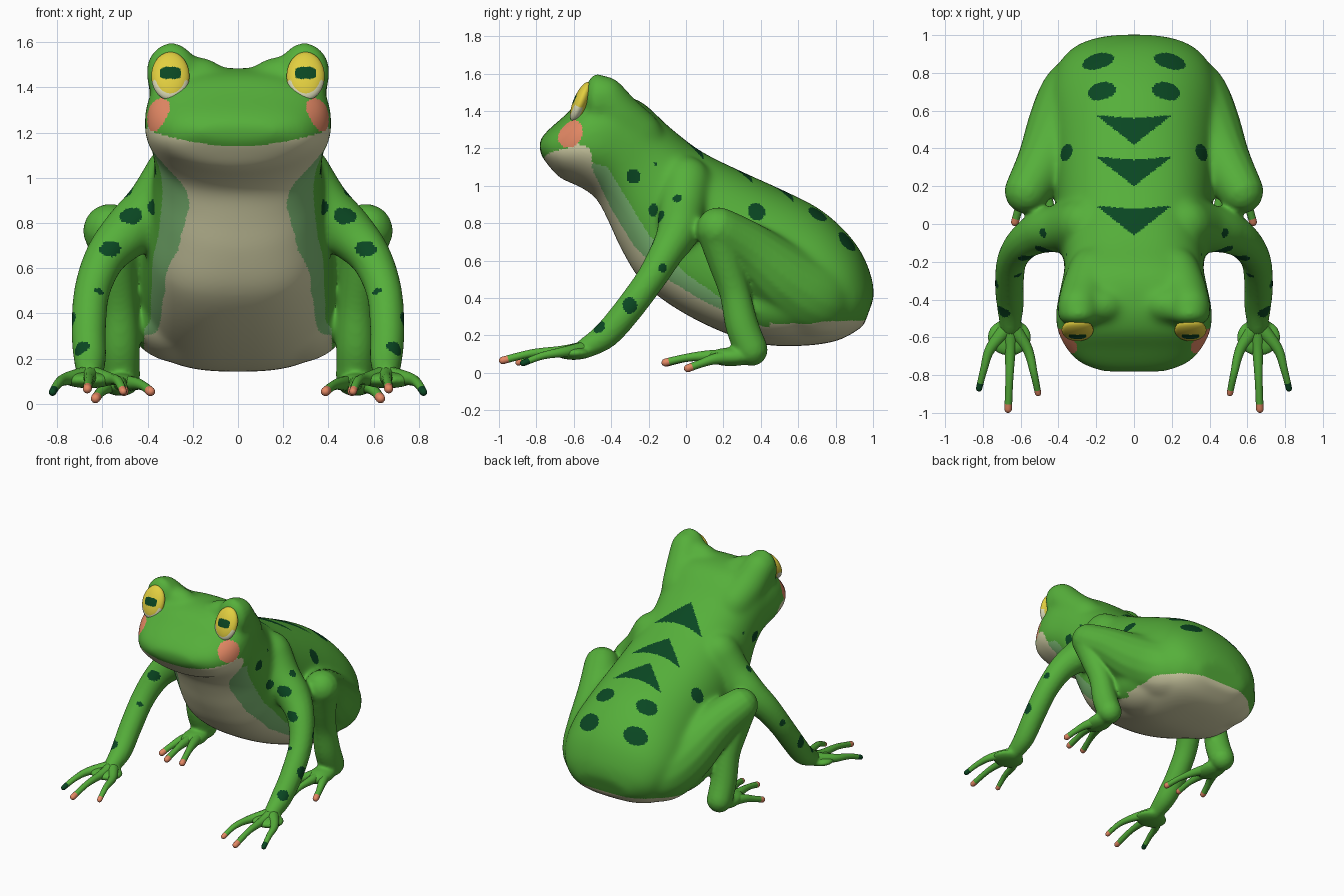
import bpy, bmesh, math
from mathutils import Vector, Quaternion, Matrix

if "Cube" in bpy.data.objects:
    bpy.data.objects.remove(bpy.data.objects["Cube"])

# --- Materials ---
COLOURS = {
    "leaf_green": (0.092, 0.43, 0.043), "belly_beige": (0.69, 0.67, 0.41),
    "belly_edge_green": (0.21, 0.50, 0.18), "dark_green": (0.003, 0.062, 0.016),
    "salmon": (0.78, 0.25, 0.13), "eye_yellow": (0.76, 0.62, 0.05),
    "eye_pale": (0.75, 0.75, 0.50),
}
MATS = {}
for n, c in COLOURS.items():
    MATS[n] = bpy.data.materials.new(n)
    MATS[n].diffuse_color = (*c, 1)


# --- Helpers ---
def smooth_path(pts, steps):
    """Catmull-Rom through rows of numbers."""
    out = []
    for i in range(len(pts) - 1):
        p = [pts[max(i - 1, 0)], pts[i], pts[i + 1], pts[min(i + 2, len(pts) - 1)]]
        for k in range(steps):
            t = k / steps
            out.append([0.5 * (2 * b + (c - a) * t + (2 * a - 5 * b + 4 * c - d) * t * t
                               + (3 * b - a - 3 * c + d) * t ** 3) for a, b, c, d in zip(*p)])
    return out + [list(pts[-1])]


def skin(bm, rings):
    """Join rings of points and close both ends."""
    vr = [[bm.verts.new(p) for p in r] for r in rings]
    n = len(vr[0])
    for a, b in zip(vr, vr[1:]):
        for i in range(n):
            bm.faces.new((a[i], a[(i + 1) % n], b[(i + 1) % n], b[i]))
    bm.faces.new(vr[0])
    bm.faces.new(vr[-1])


def tube(bm, pts, side=1, steps=6, n=16):
    """Round limb through (x, y, z, radius) with domed ends."""
    rows = smooth_path(pts, steps)
    cen = [Vector((r[0] * side, r[1], r[2])) for r in rows]
    rad = [r[3] for r in rows]
    d0, d1 = (cen[0] - cen[1]).normalized(), (cen[-1] - cen[-2]).normalized()
    dome = [math.radians(a) for a in (25, 50, 70, 85)]
    pre = [(cen[0] + d0 * rad[0] * math.sin(a), rad[0] * math.cos(a)) for a in reversed(dome)]
    post = [(cen[-1] + d1 * rad[-1] * math.sin(a), rad[-1] * math.cos(a)) for a in dome]
    line = pre + list(zip(cen, rad)) + post
    q, last, rings = Quaternion(), Vector((0, 0, 1)), []
    for i, (c, r) in enumerate(line):
        t = (line[min(i + 1, len(line) - 1)][0] - line[max(i - 1, 0)][0]).normalized()
        q = last.rotation_difference(t) @ q
        last = t
        rings.append([c + q @ Vector((r * math.cos(2 * math.pi * k / n),
                                      r * math.sin(2 * math.pi * k / n), 0)) for k in range(n)])
    skin(bm, rings)


def ball(bm, loc, size):
    m = Matrix.Translation(loc) @ Matrix.Diagonal((*size, 1))
    bmesh.ops.create_uvsphere(bm, u_segments=32, v_segments=20, radius=1, matrix=m)


def finish(bm, name, mats):
    bmesh.ops.recalc_face_normals(bm, faces=bm.faces)
    me = bpy.data.meshes.new(name)
    bm.to_mesh(me)
    bm.free()
    ob = bpy.data.objects.new(name, me)
    bpy.context.collection.objects.link(ob)
    for m in mats:
        me.materials.append(MATS[m])
    me.polygons.foreach_set("use_smooth", [True] * len(me.polygons))
    return ob


def lerp(table, v):
    if v <= table[0][0]:
        return table[0][1]
    for (a, fa), (b, fb) in zip(table, table[1:]):
        if v <= b:
            return fa + (fb - fa) * (v - a) / (b - a)
    return table[-1][1]


# --- Head and trunk: top y, top z, bottom y, bottom z, half width, top squareness ---
TRUNK = [
    (-.787, 1.235, -.778, 1.165, .17, 2.4), (-.745, 1.29, -.725, 1.095, .285, 2.5),
    (-.66, 1.365, -.67, 1.04, .355, 2.6), (-.56, 1.45, -.57, .995, .405, 2.7),
    (-.42, 1.485, -.50, .95, .412, 3.0), (-.25, 1.455, -.46, .90, .39, 2.8),
    (-.09, 1.315, -.41, .80, .37, 2.5), (.08, 1.185, -.34, .65, .38, 2.4),
    (.29, 1.08, -.23, .48, .405, 2.4), (.50, .985, -.04, .335, .425, 2.3),
    (.70, .885, .20, .215, .445, 2.2), (.84, .77, .42, .15, .455, 2.2),
    (.94, .64, .64, .145, .42, 2.2), (.995, .50, .82, .175, .335, 2.1),
    (1.005, .40, .95, .25, .2, 2),
]
bm = bmesh.new()
rings = []
for ty, tz, by, bz, hw, sq in smooth_path(TRUNK, 4):
    ring = []
    low = lerp([(-.2, 1.0), (.3, .76)], ty)      # belly gets squarer than the throat
    for k in range(48):
        a = 2 * math.pi * k / 48
        c, s = math.cos(a), math.sin(a)
        e = 2 / sq if s > 0 else low
        u = math.copysign(abs(s) ** e, s)
        ring.append((hw * math.copysign(abs(c) ** e, c),
                     (ty + by) / 2 + u * (ty - by) / 2, (tz + bz) / 2 + u * (tz - bz) / 2))
    rings.append(ring)
skin(bm, rings)

# --- Limbs, brows and palms blended into the trunk ---
ARM = [(.27, .0, 1.02, .14), (.37, -.02, .875, .13), (.485, -.04, .76, .118), (.585, -.10, .65, .093),
       (.645, -.19, .50, .08), (.66, -.315, .33, .077), (.655, -.43, .20, .072), (.655, -.54, .13, .055)]
THIGH = [(.565, .175, .765, .122), (.47, .33, .66, .152), (.365, .52, .50, .20),
         (.285, .68, .40, .21), (.21, .78, .39, .17)]
SHIN = [(.565, .17, .76, .115), (.545, .21, .60, .095), (.525, .26, .43, .083),
        (.52, .30, .25, .09), (.52, .35, .125, .089)]
BROW = [(.293, -.435, 1.475, .115), (.26, -.36, 1.37, .13), (.22, -.25, 1.27, .13)]
for s in (1, -1):
    for limb in (ARM, THIGH, SHIN, BROW):
        tube(bm, limb, s)
    ball(bm, (s * .293, -.475, 1.462), (.115, .07, .14))
    ball(bm, (s * .18, -.43, 1.42), (.14, .10, .115))
    ball(bm, (s * .25, .50, .38), (.24, .33, .2))
    ball(bm, (s * .66, -.6, .105), (.118, .1, .036))
    ball(bm, (s * .52, .24, .085), (.08, .13, .05))
body = finish(bm, "frog_body", [])
bpy.context.view_layer.objects.active = body
body.select_set(True)
mod = body.modifiers.new("blend", "REMESH")
mod.mode = "VOXEL"
mod.voxel_size = 0.01
mod.use_smooth_shade = True
bpy.ops.object.modifier_apply(modifier="blend")

# Soften everything lightly, and the trunk joints more
group = body.vertex_groups.new(name="trunk")
for v in body.data.vertices:
    x, y, z = abs(v.co.x), v.co.y, v.co.z
    shoulder = z > .65 and y < .09
    w = lerp([(.47, 1), (.62, 0)] if shoulder else [(.43, 1), (.54, 0)], x) if z > .14 else 0
    if w > 0:
        group.add([v.index], w, "REPLACE")
for name, count, grp in (("soften", 12, ""), ("soften_trunk", 60, "trunk")):
    sm = body.modifiers.new(name, "SMOOTH")
    sm.factor = 0.5
    sm.iterations = count
    sm.vertex_group = grp
    bpy.ops.object.modifier_apply(modifier=name)

# --- Body colours by position ---
BELLY = [(-.6, 1.16), (-.52, 1.13), (-.47, 1.02), (-.40, .88), (-.28, .68), (-.1, .50),
         (.1, .38), (.25, .31), (.5, .27), (.95, .28)]
EDGE = [(-.53, 1.13), (-.42, 1.10), (-.31, .92), (-.2, .74), (0, .53), (.2, .39), (.3, .31)]
SPOTS = [(.47, -.13, .83, .055), (.36, -.17, .87, .05), (.56, -.19, .69, .055), (.68, -.13, .56, .04),
         (.72, -.3, .36, .06), (.71, -.47, .25, .055), (.63, -.26, .49, .035), (.37, -.28, 1.05, .055),
         (.37, -.16, 1.12, .02), (.43, -.04, .91, .07), (.38, .38, .87, .075), (.19, .86, .70, .09),
         (.18, .71, .86, .085), (.45, .70, .44, .02)]
NAMES = ["leaf_green", "belly_beige", "belly_edge_green", "dark_green", "salmon"]
me = body.data
me.materials.clear()
for n in NAMES:
    me.materials.append(MATS[n])


def body_colour(p):
    x, y, z = abs(p.x), p.y, p.z
    if (Vector((x, y, z)) - Vector((.36, -.62, 1.28))).length < .078:   # cheeks
        return 4
    if z > .85:                                                       # back triangles
        for tip in (-.06, .20, .42):
            d = y - tip
            if 0 < d < .14 + .08 * x and x < 1.28 * d:
                return 3
    for sx, sy, sz, r in SPOTS:
        if (x - sx) ** 2 + (1.5 * (y - sy)) ** 2 + (1.4 * (z - sz)) ** 2 < r * r:
            return 3
    if x < (.415 if .15 < y < .45 else .44):
        lip = .45 * x * x if y < -.5 else 0
        if z < lerp(BELLY, y) - (.02 if y < -.6 else 0) + lip:
            return 1
        if -.53 < y < .3 and z < lerp(EDGE, y):
            return 2
    return 0


for f in me.polygons:
    f.material_index = body_colour(f.center)
    f.use_smooth = True

# --- Fingers and toes: one object per hand or foot ---
HAND = [((.65, -.54, .125, .045), (.565, -.66, .11, .028), (.53, -.79, .10, .02), (.508, -.895, .055, .017)),
        ((.655, -.54, .125, .045), (.655, -.66, .115, .03), (.66, -.82, .105, .021), (.666, -.98, .066, .02)),
        ((.66, -.54, .125, .045), (.76, -.66, .11, .028), (.795, -.77, .09, .02), (.82, -.87, .052, .017))]
FOOT = [((.51, .28, .085, .045), (.46, .13, .09, .03), (.42, .01, .08, .021), (.387, -.10, .055, .021)),
        ((.52, .28, .085, .045), (.52, .12, .09, .03), (.51, .0, .08, .021), (.505, -.11, .055, .021)),
        ((.53, .28, .085, .045), (.58, .16, .075, .03), (.61, .08, .05, .022), (.63, .01, .024, .021))]
for s, label in ((1, "right"), (-1, "left")):
    for name, digits, dark in (("front_fingers", HAND, 2), ("hind_toes", FOOT, -1)):
        bm = bmesh.new()
        for i, d in enumerate(digits):
            start = len(bm.faces)
            tube(bm, d, s, steps=8, n=12)
            bm.faces.ensure_lookup_table()
            tip = Vector((s * d[-1][0], d[-1][1], d[-1][2]))
            for f in bm.faces[start:]:
                if (f.calc_center_median() - tip).length < .032:
                    f.material_index = 2 if i == dark else 1
        finish(bm, label + "_" + name, ["leaf_green", "salmon", "dark_green"])

    # --- Eye: shallow disc leaning back, with pupil and pale lower rim ---
    bm = bmesh.new()
    bmesh.ops.create_uvsphere(bm, u_segments=72, v_segments=64, radius=1,
                              matrix=Matrix.Rotation(math.pi / 2, 4, "X"))
    for f in bm.faces:
        c = f.calc_center_median()
        if c.y < 0 and (c.x / .56) ** 4 + (c.z / .25) ** 4 < 1:
            f.material_index = 1
        elif math.hypot(c.x, c.z) > .8 and c.z < -.25:
            f.material_index = 2
    bmesh.ops.transform(bm, verts=bm.verts, matrix=Matrix.Translation((s * .299, -.562, 1.449))
                        @ Matrix.Rotation(math.radians(-23), 4, "X")
                        @ Matrix.Diagonal((.084, .04, .115, 1)))
    finish(bm, label + "_eye", ["eye_yellow", "dark_green", "eye_pale"])

for m in bpy.data.materials:
    if m.users and not m.is_grease_pencil:
        m.use_nodes = True
        m.node_tree.nodes["Principled BSDF"].inputs["Base Color"].default_value = m.diffuse_color
